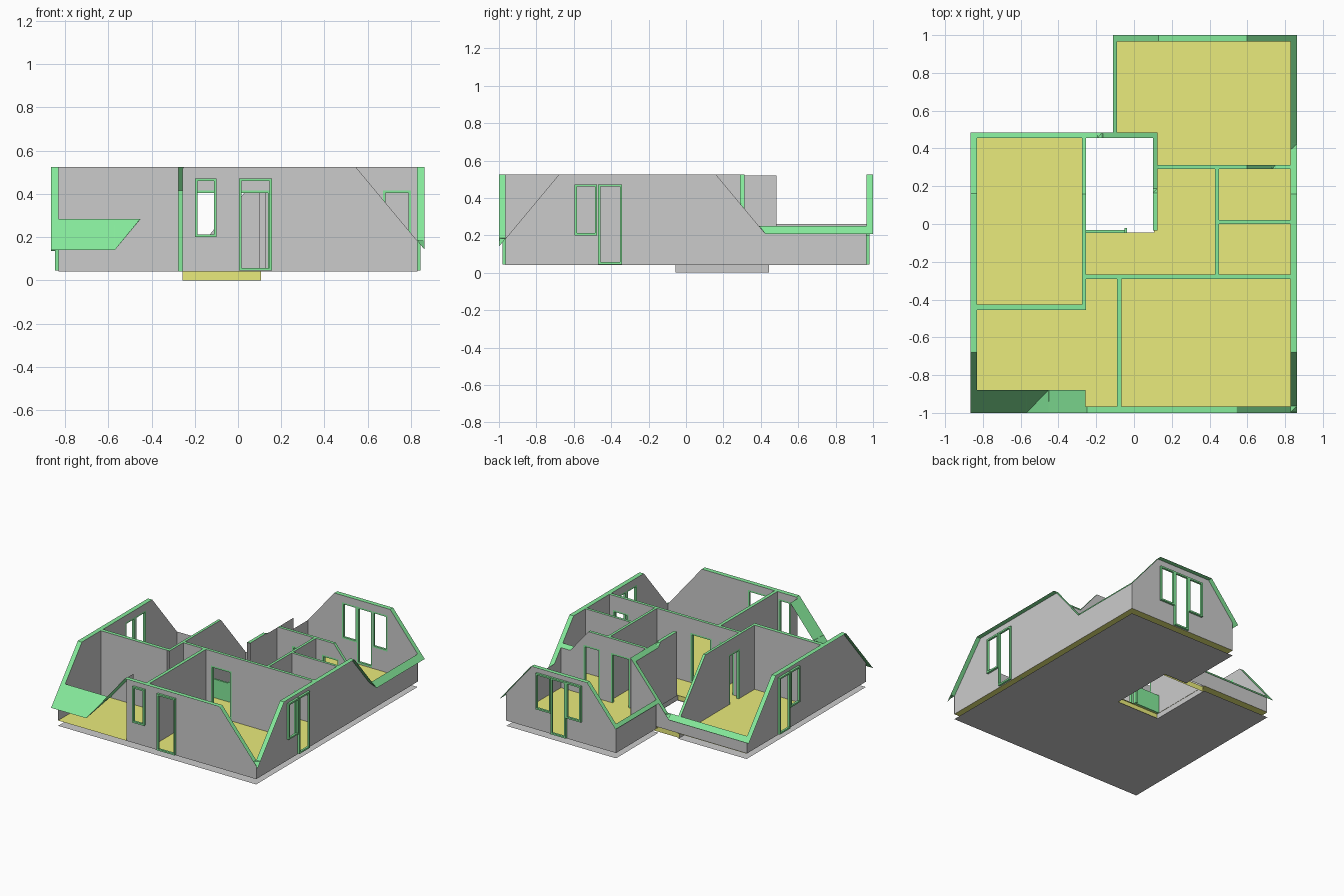
import bpy, bmesh

if "Cube" in bpy.data.objects:
    bpy.data.objects.remove(bpy.data.objects["Cube"])

TOP, BASE, S = 0.525, 0.04, 1.2


def material(name, rgb):
    m = bpy.data.materials.new(name)
    m.diffuse_color = (*rgb, 1)
    m.use_nodes = True
    m.node_tree.nodes["Principled BSDF"].inputs["Base Color"].default_value = m.diffuse_color
    return m


YELLOW = material("floor_yellow", (0.82, 0.83, 0.2))
GREEN = material("cut_green", (0.24, 0.83, 0.33))


def roof(x, y):
    """Height of the cross-gabled roof planes that trim every wall."""
    front = max(0.14 + S * (y + 1), min(0.14 + S * (0.865 - x), 0.14 + S * (x + 0.57)))
    back = max(TOP - S * (y - 0.16), min(0.205 + S * (0.865 - x), TOP - S * (0.13 - x)))
    return min(TOP, front, back)


def make(name, polys, mat=None):
    bm = bmesh.new()
    for p in polys:
        bm.faces.new([bm.verts.new(v) for v in p])
    bmesh.ops.remove_doubles(bm, verts=bm.verts, dist=1e-5)
    me = bpy.data.meshes.new(name)
    bm.to_mesh(me)
    bm.free()
    ob = bpy.data.objects.new(name, me)
    bpy.context.collection.objects.link(ob)
    if mat:
        me.materials.append(mat)
    return ob


def box(x0, x1, y0, y1, z0, z1):
    a = [(x0, y0), (x1, y0), (x1, y1), (x0, y1)]
    sides = [[(*a[i], z0), (*a[(i + 1) % 4], z0), (*a[(i + 1) % 4], z1), (*a[i], z1)] for i in range(4)]
    return sides + [[(*p, z0) for p in a[::-1]], [(*p, z1) for p in a]]


def at(axis, u, c):
    return (u, c) if axis == 'x' else (c, u)


def breaks(axis, cs, a, b):
    """End points plus the points where the roof line bends."""
    out, n = [a, b], max(4, int((b - a) / 0.004))
    h = (b - a) / n
    for c in cs:
        z = [roof(*at(axis, a + h * i, c)) for i in range(n + 1)]
        out += [a + h * i for i in range(1, n) if abs(z[i - 1] - 2 * z[i] + z[i + 1]) > 1e-4]
    return out


def cap(name, axis, c0, c1, a, b):
    us = sorted(set(breaks(axis, (c0, c1), a, b)))
    P = lambda u, c: (*at(axis, u, c), roof(*at(axis, u, c)))
    polys = []
    for u, v in zip(us, us[1:]):
        polys += [[P(u, c0), P(v, c0), P(v, c1)], [P(u, c0), P(v, c1), P(u, c1)]]
    make(name + "_cut_top", polys, GREEN)


def face(axis, c, a, b, openings):
    us = breaks(axis, (c,), a, b)
    for o in openings:
        us += o[:2]
    us = sorted(set(us))
    polys = []
    for u, v in zip(us, us[1:]):
        if v - u < 1e-6:
            continue
        p, q = at(axis, u, c), at(axis, v, c)
        hp, hq = roof(*p), roof(*q)
        m = (u + v) / 2
        hole = next((o for o in openings if o[0] < m < o[1]), None)
        spans = [(BASE, BASE, hp, hq)]
        if hole:
            spans = [(hole[3], hole[3], hp, hq)]
            if hole[2] > BASE + 1e-4:
                spans.append((BASE, BASE, hole[2], hole[2]))
        for l0, l1, t0, t1 in spans:
            polys.append([(*p, l0), (*q, l1), (*q, t1), (*p, t0)])
    return polys


def frames(name, axis, d0, d1, openings, w=0.012):
    polys = []
    for u0, u1, z0, z1 in openings:
        bars = [(u0, u0 + w, z0, z1), (u1 - w, u1, z0, z1), (u0, u1, z1 - w, z1)]
        if z0 > BASE + 1e-4:
            bars.append((u0, u1, z0, z0 + w))
        for a, b, l, t in bars:
            polys += box(a, b, d0, d1, l, t) if axis == 'x' else box(d0, d1, a, b, l, t)
    if polys:
        make(name + "_frames", polys, GREEN)


def inner_wall(name, axis, c0, c1, a, b, openings=()):
    make(name, face(axis, c0, a, b, openings) + face(axis, c1, a, b, openings))
    cap(name, axis, c0, c1, a, b)
    frames(name, axis, c0, c1, openings)


def outer_wall(name, axis, inner, outer, a, b, cap_a, cap_b, openings=()):
    make(name, face(axis, inner, a, b, openings))
    cap(name, axis, inner, outer, cap_a, cap_b)
    d = inner + (0.016 if outer > inner else -0.016)
    frames(name, axis, min(inner, d), max(inner, d), openings)


def window(a, b):
    return (a, b, 0.2, 0.472)


def tall_door(a, b):
    return (a, b, BASE + 0.005, 0.472)


def door(a, b):
    return (a, b, BASE, 0.415)


# Outer walls: room-side skin with the roof-cut top reaching outward
outer_wall("front_wall", 'x', -0.965, -1.0, -0.257, 0.83, -0.257, 0.83,
           [window(-0.2, -0.1), tall_door(0.005, 0.157)])
outer_wall("right_wall", 'y', 0.828, 0.863, -0.965, 0.965, -1.0, 1.0,
           [window(-0.595, -0.475), tall_door(-0.47, -0.342)])
outer_wall("left_wall", 'y', -0.83, -0.865, -0.965, 0.455, -1.0, 0.485,
           [window(-0.16, -0.045), tall_door(-0.04, 0.085)])
outer_wall("back_gable", 'x', 0.965, 1.0, -0.09, 0.83, -0.11, 0.83,
           [window(0.195, 0.32), tall_door(0.322, 0.448), window(0.45, 0.575)])
outer_wall("back_room_knee_wall", 'y', -0.09, -0.11, 0.485, 0.965, 0.485, 1.0)
outer_wall("back_left_knee_wall", 'x', 0.455, 0.485, -0.83, 0.1, -0.83, 0.1)
make("back_room_low_wall", face('x', 0.482, -0.09, 0.125, []))

# Low eaves plate beside the front gable, and the gable's return
cap("front_eaves_plate", 'x', -1.0, -0.88, -0.83, -0.257)
make("front_gable_return", face('y', -0.257, -0.965, -0.88, []))

# Partitions
inner_wall("left_room_side_wall", 'y', -0.275, -0.255, -0.455, 0.455, [door(-0.25, -0.12)])
inner_wall("left_room_front_wall", 'x', -0.455, -0.427, -0.83, -0.275)
inner_wall("front_rooms_divider", 'y', -0.09, -0.065, -0.965, -0.29)
inner_wall("hall_front_wall", 'x', -0.29, -0.267, -0.255, 0.828,
           [door(-0.215, -0.095), door(-0.025, 0.15), door(0.67, 0.8)])
inner_wall("bath_side_wall", 'y', 0.43, 0.45, -0.267, 0.29)
inner_wall("bath_divider", 'x', 0.0, 0.02, 0.45, 0.828)
inner_wall("back_room_wall", 'x', 0.29, 0.312, 0.125, 0.828, [door(0.25, 0.41), door(0.5, 0.64)])
inner_wall("stair_side_wall", 'y', 0.1, 0.125, -0.035, 0.485)

# Stair parapet with end post
make("stair_parapet", box(-0.255, -0.04, -0.047, -0.033, BASE, 0.18), GREEN)
make("stair_post", box(-0.05, -0.036, -0.047, -0.02, BASE, 0.19), GREEN)

# Floor sheet and ceiling sheet below it, both open at the stairwell
AREAS = [(-0.83, -0.255, -0.965, 0.46), (-0.255, 0.828, -0.965, -0.045),
         (0.105, 0.828, -0.045, 0.46), (-0.09, 0.828, 0.46, 0.965)]


def sheet(z):
    return [[(a, c, z), (b, c, z), (b, d, z), (a, d, z)] for a, b, c, d in AREAS]


make("floor", sheet(BASE), YELLOW)
make("lower_ceiling", sheet(0.0))

# Stairwell edges
well = box(-0.257, 0.107, -0.055, 0.445, 0, BASE)
make("stairwell_ends", [well[0], well[2]], YELLOW)
make("stairwell_sides", [well[1], well[3]])
